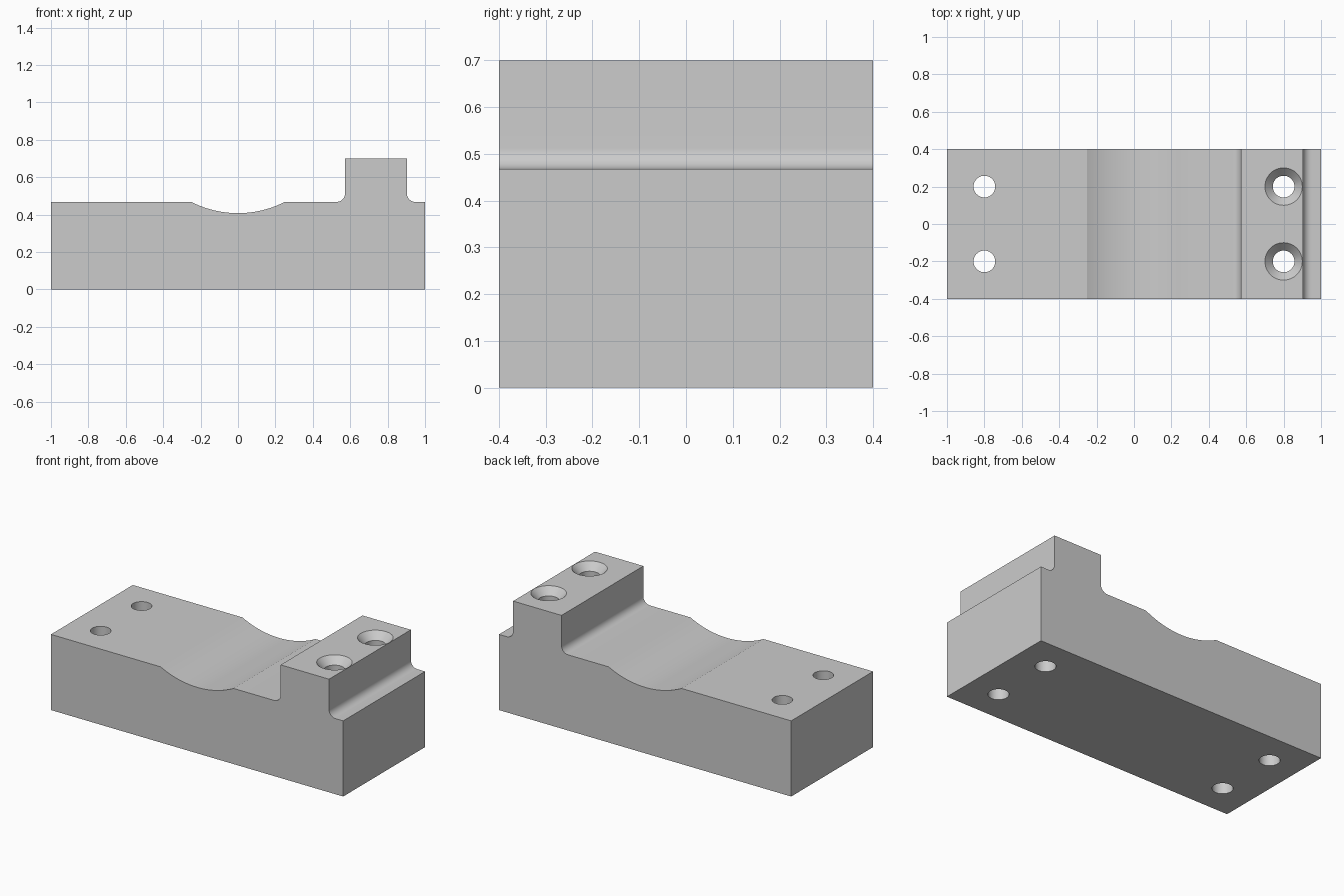
import bpy, bmesh, math

cube = bpy.data.objects.get("Cube")
if cube:
    bpy.data.objects.remove(cube, do_unlink=True)

DECK, TOP, HALF_Y = 0.468, 0.70, 0.40
RIB_L, RIB_R, FILLET = 0.572, 0.903, 0.045
HOLE_R, SINK_R, SINK_DEPTH = 0.058, 0.10, 0.044
SCOOP_HALF, SCOOP_DEPTH = 0.25, 0.06

grey = bpy.data.materials.new("plain grey")
grey.use_nodes = True
colour = (0.6, 0.6, 0.6, 1)
grey.diffuse_color = colour
grey.node_tree.nodes["Principled BSDF"].inputs["Base Color"].default_value = colour


def arc(cx, cz, r, start, end, steps):
    """Points along an arc, angles in degrees."""
    angles = [math.radians(start + (end - start) * i / steps) for i in range(steps + 1)]
    return [(cx + r * math.cos(a), cz + r * math.sin(a)) for a in angles]


def finish(bm, name):
    bmesh.ops.recalc_face_normals(bm, faces=bm.faces)
    mesh = bpy.data.meshes.new(name)
    bm.to_mesh(mesh)
    bm.free()
    mesh.materials.append(grey)
    obj = bpy.data.objects.new(name, mesh)
    bpy.context.collection.objects.link(obj)
    return obj


# Side profile: base, scooped deck and filleted rib
scoop_r = (SCOOP_HALF ** 2 + SCOOP_DEPTH ** 2) / (2 * SCOOP_DEPTH)
spread = math.degrees(math.asin(SCOOP_HALF / scoop_r))
profile = [(-1, 0), (-1, DECK)]
profile += arc(0, DECK - SCOOP_DEPTH + scoop_r, scoop_r, 270 - spread, 270 + spread, 24)
profile += arc(RIB_L - FILLET, DECK + FILLET, FILLET, 270, 360, 10)
profile += [(RIB_L, TOP), (RIB_R, TOP)]
profile += arc(RIB_R + FILLET, DECK + FILLET, FILLET, 180, 270, 10)
profile += [(1, DECK), (1, 0)]

bm = bmesh.new()
side = bm.faces.new([bm.verts.new((x, -HALF_Y, z)) for x, z in profile])
swept = bmesh.ops.extrude_face_region(bm, geom=[side])["geom"]
bmesh.ops.translate(bm, vec=(0, 2 * HALF_Y, 0),
                    verts=[v for v in swept if isinstance(v, bmesh.types.BMVert)])
block = finish(bm, "mounting_block")


def drill(name, x, y, rings):
    """Turned cutter built from (radius, height) rings."""
    bm = bmesh.new()
    n = 48
    loops = [[bm.verts.new((x + r * math.cos(math.tau * i / n),
                            y + r * math.sin(math.tau * i / n), z))
              for i in range(n)] for r, z in rings]
    for a, b in zip(loops, loops[1:]):
        for i in range(n):
            j = (i + 1) % n
            bm.faces.new((a[i], a[j], b[j], b[i]))
    bm.faces.new(loops[0])
    bm.faces.new(loops[-1])
    cutter = finish(bm, name)
    cutter.hide_render = True
    return cutter


# Plain holes at one end, countersunk holes through the rib
plain = [(HOLE_R, -0.1), (HOLE_R, 0.8)]
sunk = [(HOLE_R, -0.1), (HOLE_R, TOP - SINK_DEPTH), (SINK_R, TOP), (SINK_R, 0.8)]
cutters = []
for y, where in ((-0.2, "front"), (0.2, "back")):
    cutters.append(drill(where + "_plain_hole_cutter", -0.8, y, plain))
    cutters.append(drill(where + "_countersunk_hole_cutter", 0.8, y, sunk))

bpy.ops.object.select_all(action="DESELECT")
block.select_set(True)
bpy.context.view_layer.objects.active = block
for cutter in cutters:
    mod = block.modifiers.new("hole", "BOOLEAN")
    mod.operation = "DIFFERENCE"
    mod.solver = "EXACT"
    mod.object = cutter
    bpy.ops.object.modifier_apply(modifier=mod.name)
for cutter in cutters:
    bpy.data.objects.remove(cutter, do_unlink=True)

bpy.ops.object.shade_smooth_by_angle(angle=math.radians(20))
